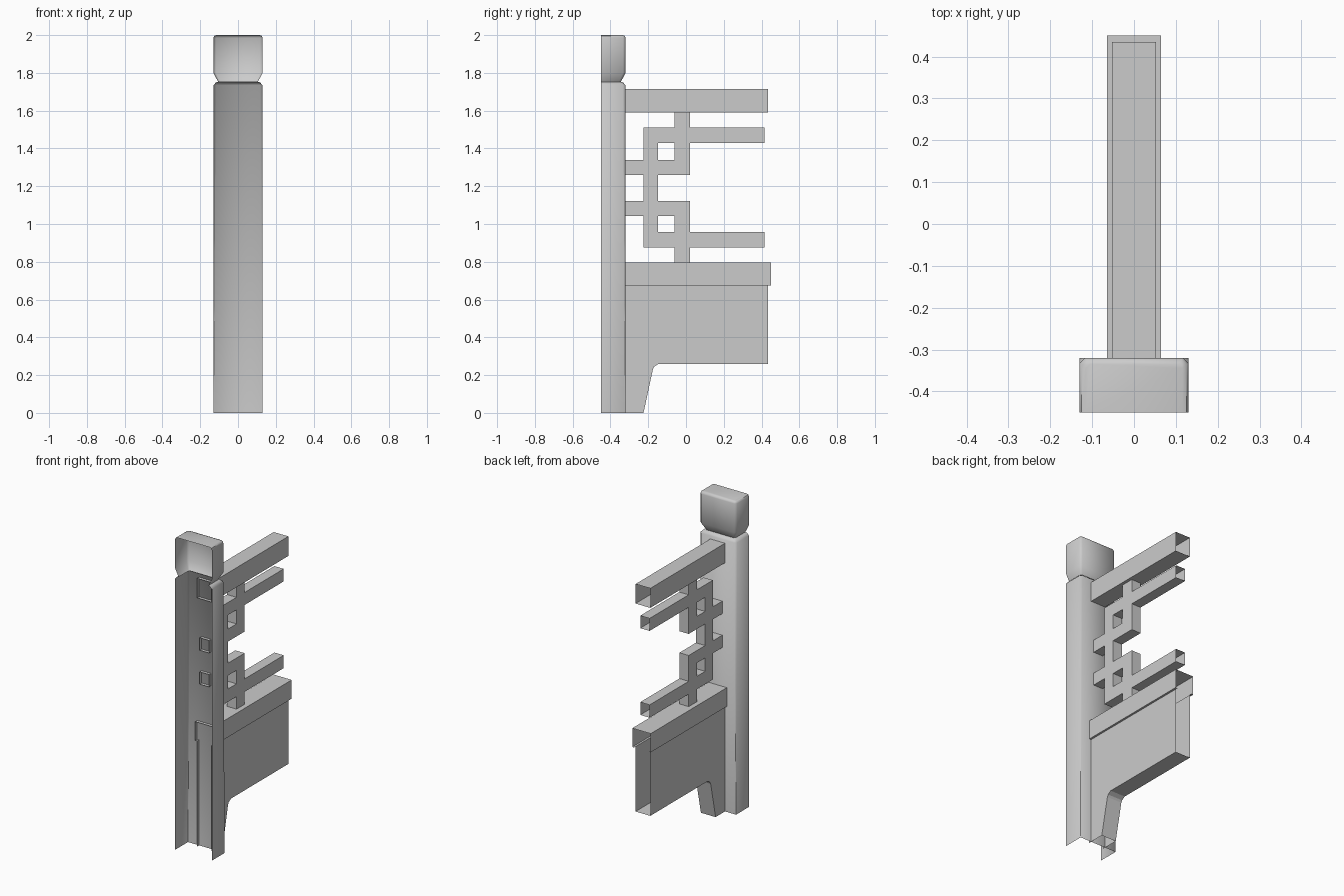
import bpy, bmesh, math

if "Cube" in bpy.data.objects:
    bpy.data.objects.remove(bpy.data.objects["Cube"])


def make_object(name, faces, smooth=False):
    """Build one mesh from faces given as point loops, welding shared corners."""
    bm = bmesh.new()
    for loop in faces:
        bm.faces.new([bm.verts.new(p) for p in loop])
    bmesh.ops.remove_doubles(bm, verts=bm.verts, dist=0.0005)
    mesh = bpy.data.meshes.new(name)
    bm.to_mesh(mesh)
    bm.free()
    ob = bpy.data.objects.new(name, mesh)
    bpy.context.collection.objects.link(ob)
    if smooth:
        bpy.ops.object.select_all(action='DESELECT')
        ob.select_set(True)
        bpy.context.view_layer.objects.active = ob
        bpy.ops.object.shade_smooth_by_angle(angle=math.radians(50))
    return ob


def loft(rings, closed=False):
    """Quads between successive rings of points."""
    faces = []
    for a, b in zip(rings, rings[1:]):
        n = len(a)
        for i in range(n if closed else n - 1):
            j = (i + 1) % n
            faces.append([a[i], b[i], b[j], a[j]])
    return faces


def half_ring(z, w, c):
    """Half-square section, open to the front, with chamfered back corners."""
    f, b = -0.45, -0.45 + w
    return [(-w, f, z), (-w, b - c, z), (-w + c, b, z),
            (w - c, b, z), (w, b - c, z), (w, f, z)]


def along_y(profile, y0, y1, closed=False):
    """Extrude an (x, z) profile between two y positions, ends open."""
    return loft([[(x, y, z) for x, z in profile] for y in (y1, y0)], closed)


BACK = -0.34   # rails run slightly into the hollow post

# Post: corners sharp at the foot, chamfered towards the top
make_object("post", loft([half_ring(0, 0.13, 0.001), half_ring(1.735, 0.13, 0.013),
                          half_ring(1.75, 0.116, 0.013), half_ring(1.752, 0.105, 0.012)]), True)

# Post cap with tapered neck and closed top
cap = [half_ring(z, w, c) for z, w, c in
       ((1.752, 0.105, 0.01), (1.80, 0.13, 0.013), (1.985, 0.13, 0.013),
        (1.996, 0.126, 0.012), (2.0, 0.115, 0.01))]
make_object("post_cap", loft(cap) + [cap[-1][::-1]], True)

# Top rail: open-ended box tube
r = 0.052
make_object("top_rail", along_y([(-r, 1.59), (-r, 1.715), (r, 1.715), (r, 1.59)],
                                BACK, 0.435, True))

# Ledge: wider moulding over the panel
make_object("ledge", along_y([(-r, 0.675), (-0.065, 0.675), (-0.065, 0.795),
                              (0.065, 0.795), (0.065, 0.675), (r, 0.675)], BACK, 0.45))

# Lower panel with tapered foot
edge = [(-0.225, 0), (-0.175, 0.232), (-0.168, 0.245), (-0.145, 0.26), (0.435, 0.26)]
outline = edge + [(0.435, 0.675), (BACK, 0.675), (BACK, 0)]
panel = loft([[(x, y, z) for y, z in edge] for x in (r, -r)])
panel.append([(r, y, z) for y, z in outline])
panel.append([(-r, y, z) for y, z in reversed(outline)])
make_object("panel", panel)

# Lattice: filled cells of a grid, walls only between filled and empty cells
ys = [BACK, -0.225, -0.147, -0.062, 0.02, 0.415]
zs = [0.795, 0.875, 0.957, 1.043, 1.122, 1.26, 1.34, 1.43, 1.51, 1.59]
half = ["00010", "01111", "01010", "11110"]
rows = half + ["01000"] + half[::-1]
t = 0.033
faces = []
for k, row in enumerate(rows):
    for i, cell in enumerate(row):
        if cell == "0":
            continue
        quad = [(ys[i], zs[k]), (ys[i + 1], zs[k]),
                (ys[i + 1], zs[k + 1]), (ys[i], zs[k + 1])]
        faces.append([(t, y, z) for y, z in quad])
        faces.append([(-t, y, z) for y, z in reversed(quad)])
        for s, (di, dk) in enumerate(((0, -1), (1, 0), (0, 1), (-1, 0))):
            ni, nk = i + di, k + dk
            if 0 <= ni < 5 and 0 <= nk < len(rows) and rows[nk][ni] == "0":
                p, q = quad[s], quad[(s + 1) % 4]
                faces.append([(t, *q), (t, *p), (-t, *p), (-t, *q)])
make_object("lattice", faces)
